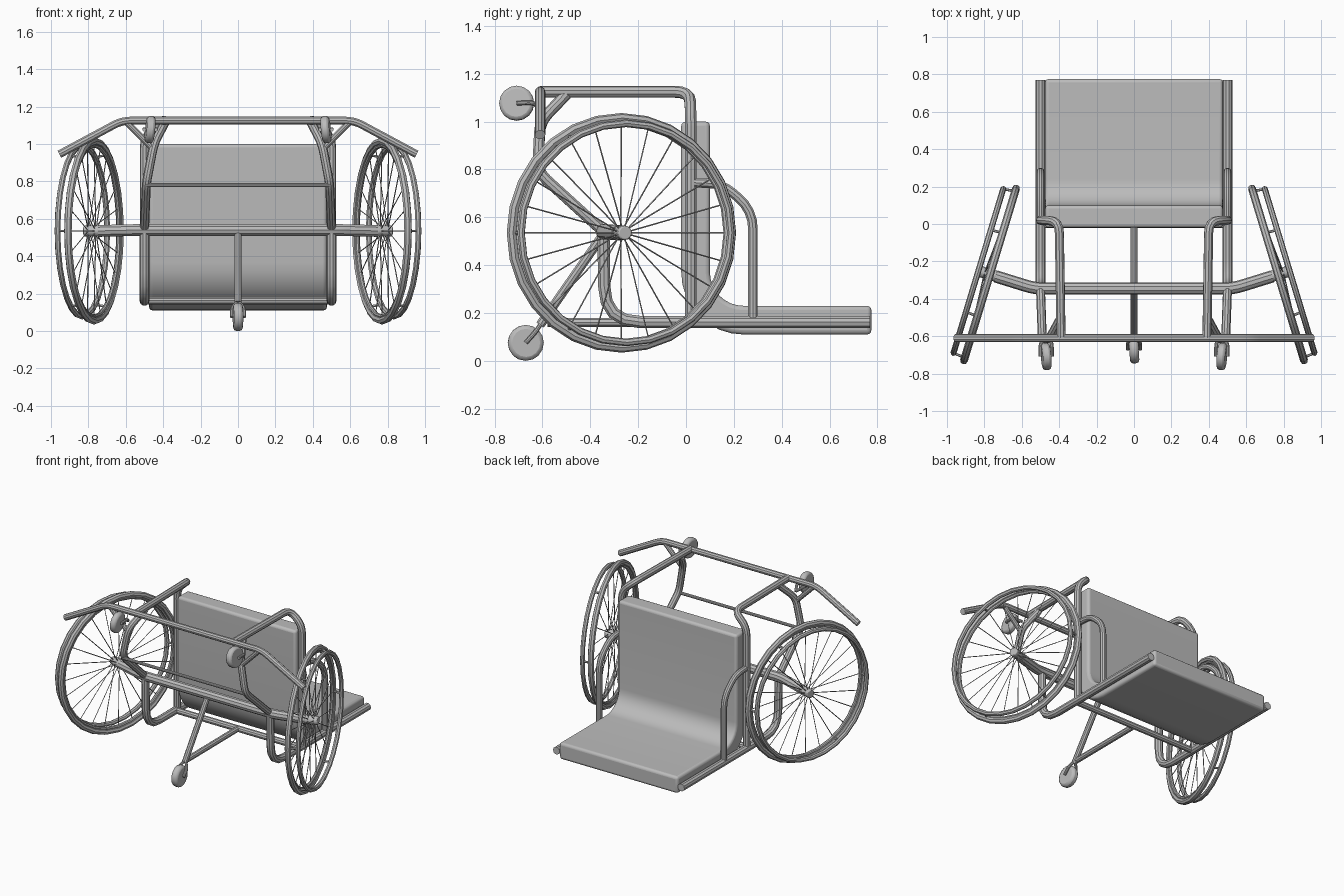
import bpy, bmesh, math
from mathutils import Vector

cube = bpy.data.objects.get("Cube")
if cube:
    bpy.data.objects.remove(cube, do_unlink=True)

grey = bpy.data.materials.new("plain grey")
grey.use_nodes = True
grey.diffuse_color = (0.5, 0.5, 0.5, 1)
grey.node_tree.nodes["Principled BSDF"].inputs["Base Color"].default_value = (0.5, 0.5, 0.5, 1)


def finish(obj, name):
    """Name, colour and smooth an object."""
    obj.name = name
    obj.data.name = name
    obj.data.materials.clear()
    obj.data.materials.append(grey)
    bpy.ops.object.select_all(action='DESELECT')
    obj.select_set(True)
    bpy.context.view_layer.objects.active = obj
    bpy.ops.object.shade_smooth_by_angle(angle=math.radians(35))
    return obj


def rounded(points, bend):
    """Replace the inner corners of a path with short arcs."""
    pts = [Vector(p) for p in points]
    out = [pts[0]]
    for a, b, c in zip(pts, pts[1:], pts[2:]):
        r = min(bend, (a - b).length * 0.48, (c - b).length * 0.48)
        start = b + (a - b).normalized() * r
        end = b + (c - b).normalized() * r
        for i in range(5):
            t = i / 4
            out.append(start * (1 - t) ** 2 + b * 2 * t * (1 - t) + end * t * t)
    return out + [pts[-1]]


def tubes(name, paths, radius, bend=0.08, sides=3):
    """Sweep round tubing along one or more paths and make it a mesh."""
    curve = bpy.data.curves.new(name, 'CURVE')
    curve.dimensions = '3D'
    curve.bevel_depth = radius
    curve.bevel_resolution = sides
    curve.use_fill_caps = True
    for path in paths:
        pts = rounded(path, bend)
        spline = curve.splines.new('POLY')
        spline.points.add(len(pts) - 1)
        for sp, p in zip(spline.points, pts):
            sp.co = (*p, 1)
    temp = bpy.data.objects.new(name + "_path", curve)
    bpy.context.collection.objects.link(temp)
    bpy.context.view_layer.update()
    graph = bpy.context.evaluated_depsgraph_get()
    mesh = bpy.data.meshes.new_from_object(temp.evaluated_get(graph))
    bpy.data.objects.remove(temp, do_unlink=True)
    obj = bpy.data.objects.new(name, mesh)
    bpy.context.collection.objects.link(obj)
    return finish(obj, name)


def ring(name, centre, normal, major, minor):
    bpy.ops.mesh.primitive_torus_add(
        major_radius=major, minor_radius=minor, major_segments=28, minor_segments=8,
        location=centre, rotation=normal.to_track_quat('Z', 'Y').to_euler())
    return finish(bpy.context.object, name)


def disc(name, centre, normal, radius, depth, bevel):
    bpy.ops.mesh.primitive_cylinder_add(
        vertices=16, radius=radius, depth=depth, location=centre,
        rotation=normal.to_track_quat('Z', 'Y').to_euler())
    obj = bpy.context.object
    mod = obj.modifiers.new("soft_edge", 'BEVEL')
    mod.width, mod.segments = bevel, 2
    return finish(obj, name)


# Cushion: L-shaped profile with a curved corner, extruded across the width
def arc(radius, a0, a1):
    return [(0.24 + radius * math.cos(math.radians(a0 + (a1 - a0) * i / 8)),
             0.37 + radius * math.sin(math.radians(a0 + (a1 - a0) * i / 8))) for i in range(9)]


profile = ([(0.10, 1.0), (-0.02, 1.0)] + arc(0.26, 180, 270)
           + [(0.775, 0.11), (0.775, 0.23)] + arc(0.14, 270, 180))
bm = bmesh.new()
face = bm.faces.new([bm.verts.new((-0.475, y, z)) for y, z in profile])
result = bmesh.ops.extrude_face_region(bm, geom=[face])
bmesh.ops.translate(bm, vec=(0.95, 0, 0),
                    verts=[v for v in result["geom"] if isinstance(v, bmesh.types.BMVert)])
bmesh.ops.recalc_face_normals(bm, faces=bm.faces)
mesh = bpy.data.meshes.new("seat_cushion")
bm.to_mesh(mesh)
bm.free()
cushion = bpy.data.objects.new("seat_cushion", mesh)
bpy.context.collection.objects.link(cushion)
soft = cushion.modifiers.new("soft_edge", 'BEVEL')
soft.width, soft.segments, soft.limit_method = 0.018, 3, 'ANGLE'
finish(cushion, "seat_cushion")

# Cross members
tubes("axle_tube", [[(-0.74, -0.28, 0.535), (-0.53, -0.345, 0.54),
                     (0.53, -0.345, 0.54), (0.74, -0.28, 0.535)]], 0.033, 0.05)
tubes("bumper_bar", [[(-0.955, -0.61, 0.945), (-0.62, -0.61, 1.125),
                      (0.62, -0.61, 1.125), (0.955, -0.61, 0.945)]], 0.022, 0.05)
tubes("thin_cross_bar", [[(-0.49, -0.62, 0.78), (0.49, -0.62, 0.78)]], 0.011)
tubes("lower_cross_bar", [[(-0.5, 0, 0.162), (0.5, 0, 0.162)]], 0.022)

# Centre caster with its two struts
tubes("centre_struts", [[(0, -0.345, 0.53), (0, -0.61, 0.15)],
                        [(0, 0, 0.162), (0, -0.58, 0.16)]], 0.02)
disc("centre_caster", (0, -0.67, 0.075), Vector((1, 0.06, 0)), 0.075, 0.05, 0.016)
tubes("centre_fork", [[(s * 0.033, -0.67, 0.075), (s * 0.033, -0.63, 0.12), (0, -0.60, 0.165)]
                      for s in (-1, 1)], 0.01, 0.02)

for s, side in ((1, "left"), (-1, "right")):
    # Side frame tubing
    tubes(side + "_lower_rail", [[(s * 0.5, 0.77, 0.162), (s * 0.5, -0.34, 0.162),
                                  (s * 0.5, -0.345, 0.54)]], 0.027, 0.15)
    tubes(side + "_upper_rail", [[(s * 0.5, 0.02, 0.16), (s * 0.5, 0.02, 1.04),
                                  (s * 0.40, 0.015, 1.125), (s * 0.39, -0.61, 1.125)]],
          0.025, 0.07)
    tubes(side + "_side_guard", [[(s * 0.5, 0.03, 0.745), (s * 0.5, 0.15, 0.74),
                                  (s * 0.5, 0.28, 0.63), (s * 0.5, 0.28, 0.17)]], 0.021, 0.09)
    tubes(side + "_front_leg", [[(s * 0.39, -0.50, 1.115), (s * 0.45, -0.61, 1.0),
                                 (s * 0.49, -0.62, 0.79), (s * 0.5, -0.345, 0.54)]], 0.024, 0.05)
    tubes(side + "_leg_brace", [[(s * 0.60, -0.61, 1.12), (s * 0.46, -0.61, 0.98)]], 0.017)

    # Small raised caster
    disc(side + "_caster", (s * 0.47, -0.708, 1.077), Vector((1, -0.08 * s, 0.1 * s)),
         0.073, 0.045, 0.014)
    tubes(side + "_caster_fork", [[(s * 0.47 + k * 0.031, -0.708, 1.077),
                                   (s * 0.47 + k * 0.031, -0.64, 1.08),
                                   (s * 0.46, -0.60, 1.05)] for k in (-1, 1)], 0.01, 0.02)

    # Large angled wheel with push rim, hub and spokes
    normal = Vector((s * 0.957, 0.29, 0)).normalized()
    along = Vector((-normal.y, normal.x, 0))
    up = Vector((0, 0, 1))
    centre = Vector((s * 0.77, -0.27, 0.535))
    rim_centre = centre + normal * 0.065

    def spoke_point(origin, radius, angle):
        return origin + (along * math.cos(angle) + up * math.sin(angle)) * radius

    ring(side + "_wheel_tyre", centre, normal, 0.48, 0.021)
    ring(side + "_wheel_inner_rim", centre, normal, 0.458, 0.012)
    ring(side + "_push_rim", rim_centre, normal, 0.458, 0.016)
    disc(side + "_hub", centre + normal * 0.01, normal, 0.03, 0.09, 0.006)
    angles = [2 * math.pi * i / 24 for i in range(24)]
    tubes(side + "_spokes", [[spoke_point(centre + normal * (0.03 if i % 2 else -0.01), 0.02, a),
                              spoke_point(centre, 0.46, a)] for i, a in enumerate(angles)],
          0.003, sides=0)
    tubes(side + "_rim_tabs", [[spoke_point(centre, 0.465, a), spoke_point(rim_centre, 0.458, a)]
                               for a in angles[::4]], 0.007, sides=1)
